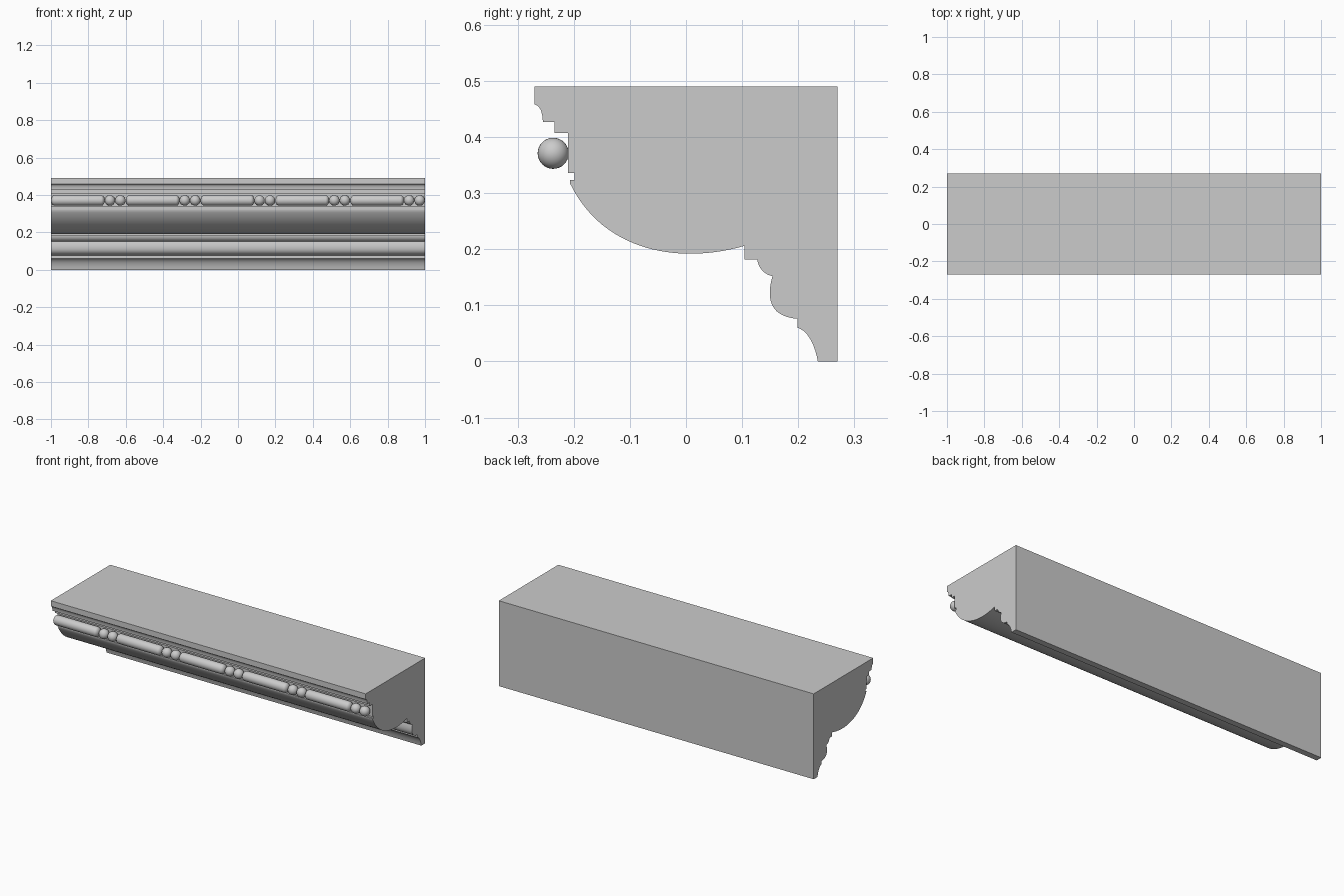
import bpy, bmesh
from math import sin, cos, pi, radians
from mathutils import Vector

if "Cube" in bpy.data.objects:
    bpy.data.objects.remove(bpy.data.objects["Cube"])


def finish(name, bm, angle=35):
    bmesh.ops.recalc_face_normals(bm, faces=bm.faces)
    me = bpy.data.meshes.new(name)
    bm.to_mesh(me)
    bm.free()
    ob = bpy.data.objects.new(name, me)
    bpy.context.collection.objects.link(ob)
    bpy.ops.object.select_all(action='DESELECT')
    ob.select_set(True)
    bpy.context.view_layer.objects.active = ob
    bpy.ops.object.shade_smooth_by_angle(angle=radians(angle))
    return ob


def bezier(a, b, c, d, n=10):
    """Cubic curve points in (y, z)."""
    a, b, c, d = map(Vector, (a, b, c, d))
    return [tuple(a*(1-t)**3 + 3*b*t*(1-t)**2 + 3*c*t*t*(1-t) + d*t**3)
            for t in (i / n for i in range(n + 1))]


# Cornice cross-section, from the back edge round the underside to the top
profile = [(0.27, 0.49), (0.27, 0.0)]
profile += bezier((0.235, 0), (0.229, 0.033), (0.216, 0.055), (0.199, 0.06))      # bottom cove
profile += bezier((0.199, 0.076), (0.165, 0.079), (0.138, 0.095), (0.154, 0.152), 16)  # lower roll
profile += bezier((0.154, 0.152), (0.140, 0.155), (0.129, 0.166), (0.127, 0.182))[1:]  # small ovolo
profile += [(0.104, 0.182)]
profile += bezier((0.104, 0.206), (-0.01, 0.173), (-0.147, 0.194), (-0.207, 0.318), 28)  # large ovolo
profile += [(-0.207, 0.323), (-0.199, 0.323), (-0.199, 0.336), (-0.21, 0.336),
            (-0.21, 0.407), (-0.234, 0.407), (-0.234, 0.427)]
profile += bezier((-0.255, 0.427), (-0.256, 0.445), (-0.260, 0.456), (-0.27, 0.458), 8)  # top cove
profile += [(-0.27, 0.49)]

bm = bmesh.new()
face = bm.faces.new([bm.verts.new((-1, y, z)) for y, z in profile])
ext = bmesh.ops.extrude_face_region(bm, geom=[face], use_keep_orig=True)
bmesh.ops.translate(bm, vec=(2, 0, 0),
                    verts=[g for g in ext['geom'] if isinstance(g, bmesh.types.BMVert)])
finish("cornice_body", bm)

# Bead-and-reel string: one long reel and two beads, repeated five times
R, Y, Z = 0.0277, -0.2367, 0.371


def turned(name, x0, x1, depth, segs=32, rings=8):
    """Round bar along x with elliptical ends of the given depth."""
    arc = [i * pi / 2 / rings for i in range(rings + 1)]
    pts = [(x0 + depth * (1 - cos(a)), R * sin(a)) for a in arc]
    pts += [(x1 - depth * (1 - cos(a)), R * sin(a)) for a in reversed(arc)]
    bm = bmesh.new()
    vs = [bm.verts.new((x, Y, Z + r)) for x, r in pts]
    es = [bm.edges.new(p) for p in zip(vs, vs[1:])]
    bmesh.ops.spin(bm, geom=vs + es, cent=(0, Y, Z), axis=(1, 0, 0),
                   angle=2 * pi, steps=segs)
    bmesh.ops.remove_doubles(bm, verts=bm.verts, dist=1e-5)
    finish(name, bm, 60)


for i in range(5):
    x = -1 + 0.4 * i
    turned(f"reel_{i + 1}", x, x + 0.288, 0.02)
    for j, c in enumerate((0.315, 0.371)):
        turned(f"bead_{i + 1}_{j + 1}", x + c - R, x + c + R, R)
